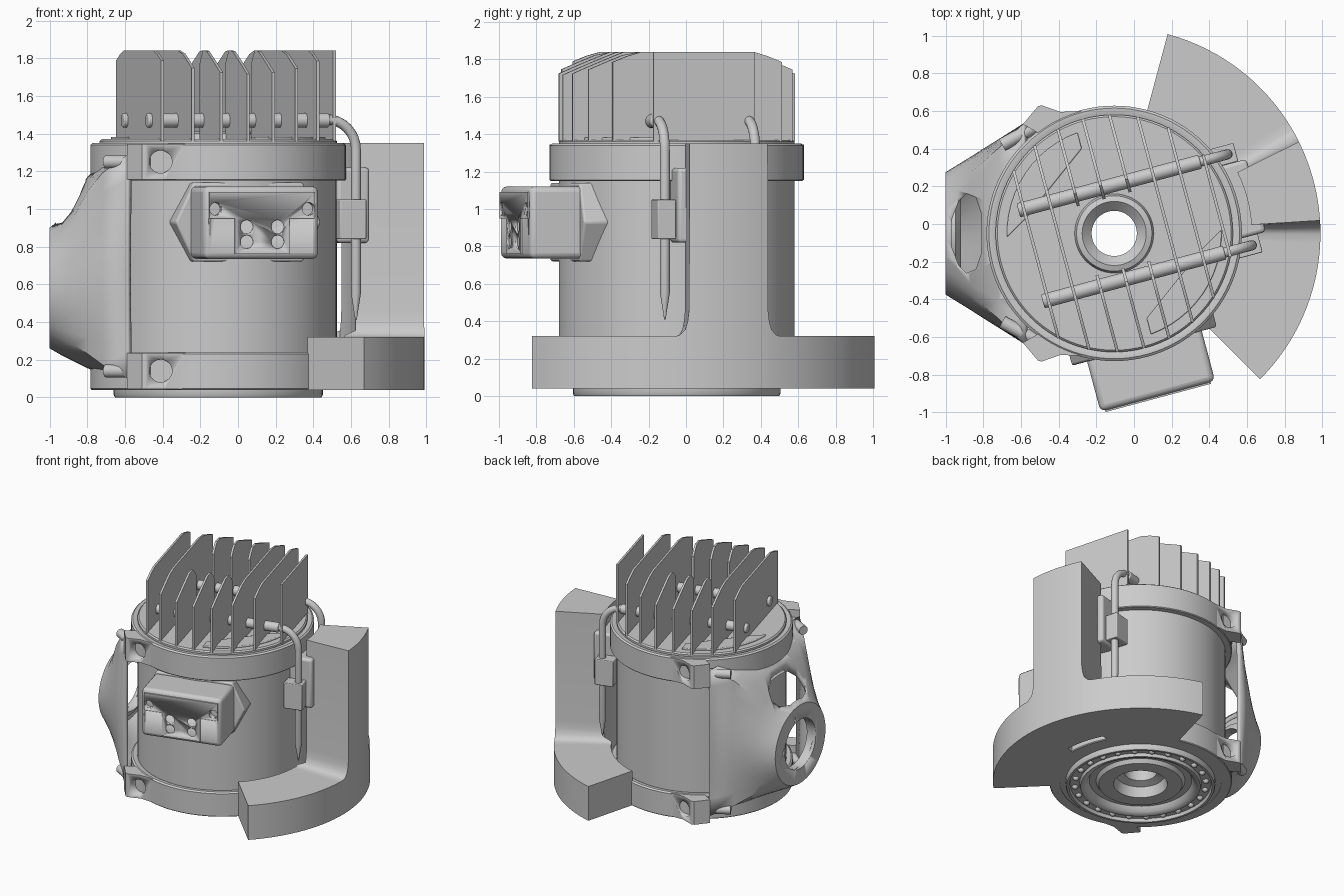
import bpy, bmesh, math
from mathutils import Matrix, Vector

if "Cube" in bpy.data.objects:
    bpy.data.objects.remove(bpy.data.objects["Cube"])

CX, CY = -0.105, -0.05                      # main axis of the machine
LOCAL = Matrix.Translation((CX, CY, 0)) @ Matrix.Rotation(math.radians(15), 4, 'Z')
WORLD = Matrix.Identity(4)


def make(name, verts, faces, mat=LOCAL, bevel=0, angle=35):
    me = bpy.data.meshes.new(name)
    me.from_pydata([mat @ Vector(v) for v in verts], [], faces)
    bm = bmesh.new()
    bm.from_mesh(me)
    bmesh.ops.recalc_face_normals(bm, faces=bm.faces)
    bm.to_mesh(me)
    bm.free()
    ob = bpy.data.objects.new(name, me)
    bpy.context.collection.objects.link(ob)
    if bevel:
        b = ob.modifiers.new("bevel", 'BEVEL')
        b.width, b.segments, b.limit_method = bevel, 3, 'ANGLE'
    bpy.ops.object.select_all(action='DESELECT')
    bpy.context.view_layer.objects.active = ob
    ob.select_set(True)
    bpy.ops.object.shade_smooth_by_angle(angle=math.radians(angle))
    return ob


def prism(name, poly, vec, mat=LOCAL, bevel=0):
    n, vec = len(poly), Vector(vec)
    vs = [Vector(p) for p in poly]
    vs += [p + vec for p in vs]
    fs = [list(range(n)), list(range(n, 2 * n))]
    fs += [[i, (i + 1) % n, n + (i + 1) % n, n + i] for i in range(n)]
    return make(name, vs, fs, mat, bevel)


def box(name, lo, hi, mat=LOCAL, bevel=0):
    (a, b, c), (d, e, f) = lo, hi
    return prism(name, [(a, b, c), (d, b, c), (d, e, c), (a, e, c)], (0, 0, f - c), mat, bevel)


def rod(name, p, vec, r, mat=LOCAL, bevel=0, n=24):
    p, q = Vector(p), Vector(vec).to_track_quat('Z', 'Y')
    ring = [p + q @ Vector((r * math.cos(t), r * math.sin(t), 0))
            for t in (2 * math.pi * i / n for i in range(n))]
    return prism(name, ring, vec, mat, bevel)


def lathe(name, prof, n=96, mat=LOCAL):
    k = len(prof)
    vs = [(r * math.cos(2 * math.pi * i / n), r * math.sin(2 * math.pi * i / n), z)
          for i in range(n) for r, z in prof]
    fs = [[i * k + j, i * k + (j + 1) % k, (i + 1) % n * k + (j + 1) % k, (i + 1) % n * k + j]
          for i in range(n) for j in range(k)]
    return make(name, vs, fs, mat)


def cut(ob, cutters):
    for c in cutters:
        c.hide_render = True
        m = ob.modifiers.new("cut", 'BOOLEAN')
        m.operation, m.object, m.solver = 'DIFFERENCE', c, 'EXACT'
    dg = bpy.context.evaluated_depsgraph_get()
    me = bpy.data.meshes.new_from_object(ob.evaluated_get(dg))
    ob.modifiers.clear()
    ob.data = me
    for c in cutters:
        bpy.data.objects.remove(c)


# Drum with central bore, grooved base flange and top cap
lathe("drum_body", [(0.12, 0.12), (0.18, 0.10), (0.2, 0.02), (0.31, 0.02), (0.33, 0.05), (0.38, 0.05),
                    (0.40, 0.015), (0.43, 0), (0.445, 0), (0.452, 0.025), (0.522, 0.025), (0.53, 0),
                    (0.548, 0), (0.555, 0.012), (0.555, 0.045), (0.63, 0.045),
                    (0.63, 1.36), (0.62, 1.37), (0.21, 1.37), (0.2, 1.40), (0.17, 1.41), (0.12, 1.36)])
# Balls in the flange groove
for i in range(24):
    bm = bmesh.new()
    bmesh.ops.create_uvsphere(bm, u_segments=12, v_segments=8, radius=0.024)
    a = 2 * math.pi * i / 24
    vs = [v.co + Vector((0.487 * math.cos(a), 0.487 * math.sin(a), 0.025)) for v in bm.verts]
    make("flange_ball", vs, [[v.index for v in f.verts] for f in bm.faces])
    bm.free()

# Clamp rings with screw lugs
LUG = [(-0.59, 0.53), (-0.51, 0.625), (-0.49, 0.63), (-0.39, 0.595), (-0.28, 0.60), (-0.4, 0.42)]
for z in (0.04, 1.15):
    lathe("clamp_ring", [(0.6, z), (0.672, z), (0.678, z + 0.006), (0.678, z + 0.19),
                         (0.665, z + 0.2), (0.64, z + 0.2), (0.63, z + 0.195), (0.6, z + 0.195)])
    for s in (1, -1):
        pts = [(x, CY + s * (y - CY), z + 0.005) for x, y in LUG]
        lug = prism("ring_lug", pts, (0, 0, 0.19), WORLD)
        cut(lug, [rod("lug_cutter", (-0.41, CY + s * 0.61, z + 0.1), (0, s * 0.2, 0), 0.06, WORLD)])
        rod("lug_screw", (-0.7, CY + s * 0.47, z + 0.1), (0.24, s * 0.13, 0), 0.035, WORLD)


# Cooling fins, clipped to the cap circle, middle ones split round the bore
def fin_top(v):
    a = max(0.0, abs(v) - 0.33)
    return 1.84 - 0.38 * a - 0.1 * a * a


for i in range(8):
    u = -0.43 + i * 0.142
    h = math.sqrt(0.63 ** 2 - u * u)
    split = abs(u) < 0.2
    for a, b in ([(-h, -0.19), (0.19, h)] if split else [(-h, h)]):
        steps = [a + (b - a) * k / 12 for k in range(13)]
        top = [(u - 0.008, v, fin_top(v) - (1.2 * max(0, 0.25 - abs(v)) if split else 0)) for v in steps]
        prism("cooling_fin", [(u - 0.008, b, 1.36), (u - 0.008, a, 1.36)] + top, (0.016, 0, 0))

# Raised pads on the cap
for s in (1, -1):
    pad = [(s * 0.57 * math.cos(t), s * 0.57 * math.sin(t), 1.365)
           for t in (math.radians(95 + 6 * k) for k in range(13))]
    pad += [(s * -0.43, s * 0.2, 1.365), (s * -0.05, s * 0.48, 1.365)]
    prism("cap_pad", pad, (0, 0, 0.018), bevel=0.006)

# Heater rods through the fins, bending down into pointed probes with clamps
for v in (0.25, -0.25):
    rod("fin_rod", (-0.46, v, 1.47), (1.0, 0, 0), 0.038, bevel=0.008)
    path = [(0.5, v, 1.475)]
    path += [(0.53 + 0.16 * math.sin(t), v, 1.315 + 0.16 * math.cos(t))
             for t in (math.pi / 2 * k / 8 for k in range(9))]
    path += [(0.69, v, 0.55), (0.69, v, 0.41)]
    cu = bpy.data.curves.new("probe_pipe", 'CURVE')
    cu.dimensions, cu.bevel_depth, cu.bevel_resolution, cu.use_fill_caps = '3D', 0.027, 4, True
    sp = cu.splines.new('POLY')
    sp.points.add(len(path) - 1)
    for pt, p in zip(sp.points, path):
        pt.co = (*(LOCAL @ Vector(p)), 1)
    sp.points[-1].radius = 0.15
    sp.use_smooth = True
    bpy.context.collection.objects.link(bpy.data.objects.new("probe_pipe", cu))
    box("probe_clamp", (0.59, v - 0.05, 0.84), (0.735, v + 0.05, 1.05), bevel=0.006)

# Curved duct: low annular foot rising into a vertical shaft, with fillets
cols = [(60 - 3 * k, 0.32) for k in range(15)]
cols += [(15.2, 0.32), (14, 0.328), (12.6, 0.355), (11.9, 0.40), (11.5, 0.46), (11.4, 1.35), (7.6, 1.35), (3.8, 1.35)]
cols = [(-a, z) for a, z in cols] + [(0, 1.35)] + cols[::-1]
vs = []
for a, zt in cols:
    t, ri = math.radians(a), 0.73 if zt > 0.33 else 0.67
    for r, z in ((ri, 0.04), (1.095, 0.04), (1.095, zt), (ri, zt)):
        vs.append((r * math.cos(t), r * math.sin(t), z))
n = len(cols)
fs = [[4 * i + j, 4 * i + (j + 1) % 4, 4 * i + 4 + (j + 1) % 4, 4 * i + 4 + j]
      for i in range(n - 1) for j in range(4)]
fs += [[0, 1, 2, 3], [4 * n - 4 + j for j in range(4)]]
make("air_duct", vs, fs)
box("duct_mount", (0.6, -0.2, 0.82), (0.78, 0.2, 1.22), bevel=0.02)

# Terminal box on the front with flange, T-shaped cover and cable holes
hexa = [(-0.40, 0.93), (-0.30, 1.14), (0.30, 1.14), (0.40, 0.93), (0.30, 0.72), (-0.30, 0.72)]
prism("terminal_flange", [(u, -0.62, z) for u, z in hexa], (0, 0.18, 0), bevel=0.012)
tbox = box("terminal_box", (-0.315, -0.895, 0.735), (0.315, -0.5, 1.12), bevel=0.03)
cut(tbox, [rod("hole_cutter", (s * 0.255, -0.95, 1.0), (0, 0.09, 0), 0.034) for s in (1, -1)])
tee = [(-0.29, 1.09), (0.29, 1.09), (0.29, 0.95), (0.15, 0.95), (0.15, 0.76), (-0.15, 0.76), (-0.15, 0.95), (-0.29, 0.95)]
cover = prism("terminal_cover", [(u, -0.904, z) for u, z in tee], (0, 0.02, 0))
cut(cover, [rod("hole_cutter", (u, -0.95, z), (0, 0.12, 0), 0.036) for u in (-0.085, 0.085) for z in (0.825, 0.905)]
    + [rod("hole_cutter", (s * 0.255, -0.95, 1.0), (0, 0.12, 0), 0.034) for s in (1, -1)])

# Carrying bracket on the left: shell lofted from a rectangle to a round end
secs = [(-0.585, 0.585, 0.10, 1.29), (-0.72, 0.50, 0.12, 1.245), (-0.80, 0.45, 0.155, 1.17),
        (-0.87, 0.405, 0.19, 1.05), (-0.94, 0.362, 0.225, 0.95), (-1.0, 0.325, 0.26, 0.90)]
vs, N = [], 48
for x, h, zb, zt in secs:
    w = (-0.585 - x) / 0.415
    for k in range(N):
        t = 2 * math.pi * k / N
        c, s = math.cos(t), math.sin(t)
        f = w + (1 - w) / max(abs(c), abs(s))
        vs.append((x, CY + h * c * f, (zb + zt) / 2 + (zt - zb) / 2 * s * f))
n = len(secs)
fs = [[N * i + j, N * i + (j + 1) % N, N * i + N + (j + 1) % N, N * i + N + j]
      for i in range(n - 1) for j in range(N)] + [[N * (n - 1) + j for j in range(N)]]
bracket = make("side_bracket", vs, fs, WORLD, angle=30)
if sum((f.center - Vector((-0.75, CY, 0.6))).dot(f.normal) for f in bracket.data.polygons) < 0:
    bracket.data.flip_normals()
so = bracket.modifiers.new("thick", 'SOLIDIFY')
so.thickness, so.offset = 0.03, -1
window = [(-0.965, 0.08), (-0.93, 0.17), (-0.89, 0.21), (-0.84, 0.19), (-0.81, 0.1)]
window = [(x, CY + y, 0.75) for x, y in window] + [(x, CY - y, 0.75) for x, y in window[::-1]]
cut(bracket, [prism("window_cutter", window, (0, 0, 0.6), WORLD),
              rod("end_hole_cutter", (-1.1, CY, 0.58), (0.3, 0, 0), 0.2, WORLD, n=40),
              rod("drum_cutter", (CX, CY, -0.1), (0, 0, 1.6), 0.64, WORLD, n=64)])
# Collar round the end hole
q = Matrix.Translation((-0.999, CY, 0.58)) @ Matrix.Rotation(math.pi / 2, 4, 'Y')
lathe("bracket_collar", [(0.2, 0), (0.25, 0), (0.25, 0.05), (0.2, 0.08)], 48, q)
